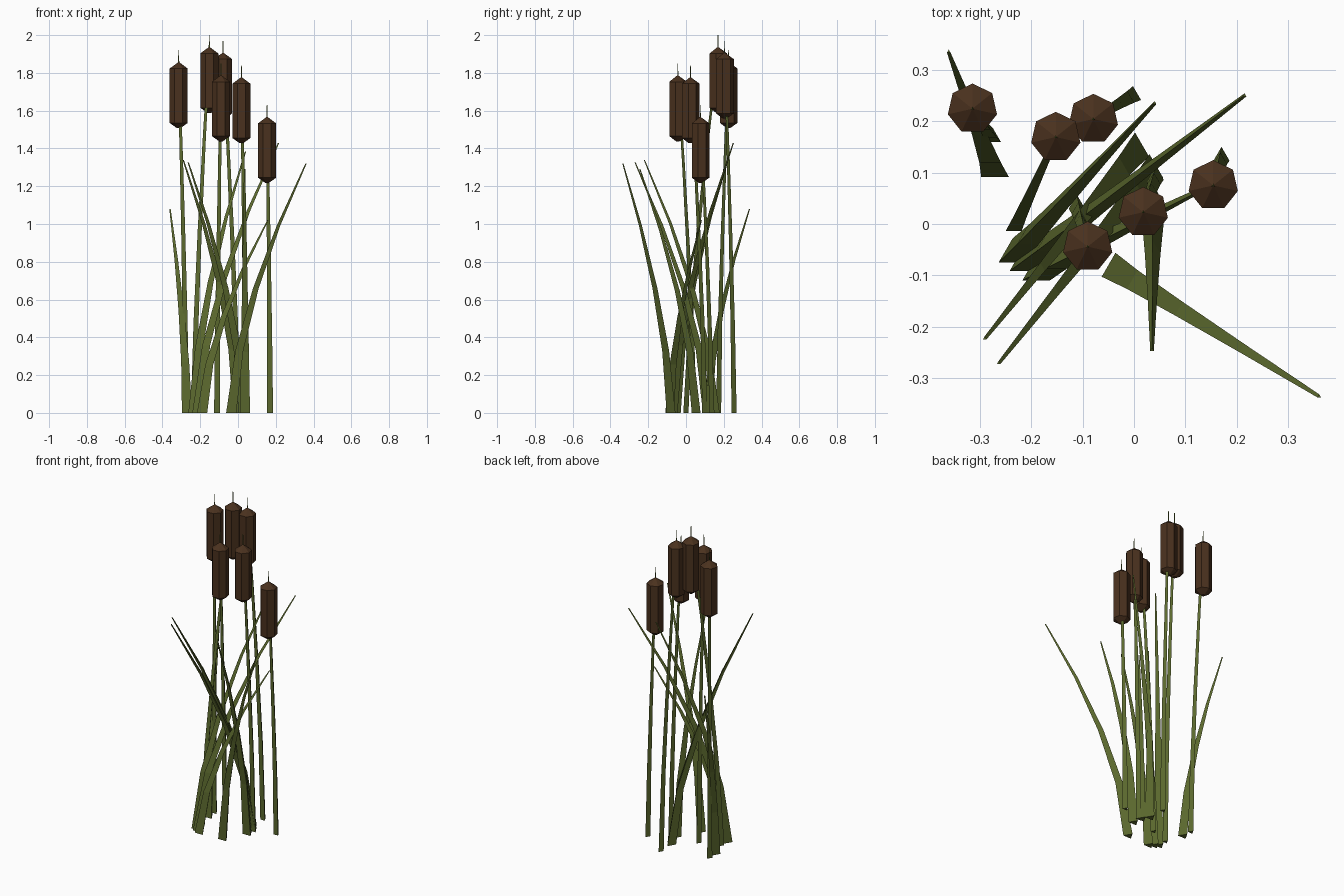
import bpy, bmesh
from math import cos, sin, pi
from mathutils import Vector

cube = bpy.data.objects.get("Cube")
if cube:
    bpy.data.objects.remove(cube)


def make_material(name, color):
    mat = bpy.data.materials.new(name)
    mat.use_nodes = True
    mat.diffuse_color = (*color, 1)
    mat.node_tree.nodes["Principled BSDF"].inputs["Base Color"].default_value = (*color, 1)
    return mat


green = make_material("reed green", (0.105, 0.14, 0.027))
brown = make_material("seed head brown", (0.068, 0.031, 0.013))


def loft(name, rings, mat):
    """Skin a list of equal rings of points and cap both ends."""
    bm = bmesh.new()
    loops = [[bm.verts.new(p) for p in ring] for ring in rings]
    count = len(loops[0])
    for low, high in zip(loops, loops[1:]):
        for i in range(count):
            j = (i + 1) % count
            bm.faces.new((low[i], low[j], high[j], high[i]))
    bm.faces.new(loops[0][::-1])
    bm.faces.new(loops[-1])
    bmesh.ops.recalc_face_normals(bm, faces=bm.faces)
    mesh = bpy.data.meshes.new(name)
    bm.to_mesh(mesh)
    bm.free()
    mesh.materials.append(mat)
    obj = bpy.data.objects.new(name, mesh)
    bpy.context.collection.objects.link(obj)


def ring(center, radius, sides):
    """Level polygon with one corner pointing to the back."""
    angles = [2 * pi * i / sides for i in range(sides)]
    return [center + Vector((-sin(a), cos(a), 0)) * radius for a in angles]


def blade(name, base, tip, power, wide, narrow):
    """Three-sided tapering shoot that leans more towards its tip."""
    rings = []
    for i in range(5):
        t = i / 4
        center = base.lerp(tip, t ** power)
        center.z = tip.z * t
        rings.append(ring(center, wide + (narrow - wide) * t, 3))
    loft(name, rings, green)


def cattail(index, bx, by, x, y, top):
    # Stem runs up through the seed head
    blade(f"stem_{index}", Vector((bx, by, 0)), Vector((x, y, top - 0.02)), 1.4, 0.018, 0.007)
    # Seven-sided seed head with pointed ends
    profile = [(0.01, -0.352), (0.049, -0.325), (0.049, -0.037), (0.002, -0.003)]
    loft(f"seed_head_{index}", [ring(Vector((x, y, top + h)), r, 7) for r, h in profile], brown)
    # Thin spike on top
    spike = [(0.004, -0.02), (0.002, 0.06)]
    loft(f"spike_{index}", [ring(Vector((x, y, top + h)), r, 3) for r, h in spike], green)


# Base x, base y, head x, head y, head top
cattails = [
    (-0.274, 0.168, -0.314, 0.224, 1.86),
    (-0.234, -0.005, -0.152, 0.169, 1.94),
    (-0.002, 0.25, -0.079, 0.204, 1.91),
    (0.042, 0.095, 0.018, 0.023, 1.78),
    (0.17, 0.132, 0.154, 0.075, 1.57),
    (-0.111, 0.039, -0.09, -0.044, 1.79),
]
# Base x, base y, tip x, tip y, tip z
leaves = [
    (-0.27, 0.107, -0.36, 0.335, 1.08),
    (-0.036, -0.087, 0.36, -0.335, 1.32),
    (-0.215, -0.076, 0.215, 0.25, 1.43),
    (-0.236, -0.059, 0.04, 0.235, 1.385),
    (0.002, 0.147, -0.29, -0.222, 1.34),
    (0.03, 0.105, -0.263, -0.27, 1.325),
    (0.037, 0.046, 0.035, -0.245, 1.29),
    (-0.19, -0.094, 0.158, 0.08, 1.02),
]
for i, row in enumerate(cattails, 1):
    cattail(i, *row)
for i, (bx, by, x, y, z) in enumerate(leaves, 1):
    blade(f"leaf_{i}", Vector((bx, by, 0)), Vector((x, y, z)), 1.6, 0.031, 0.004)
